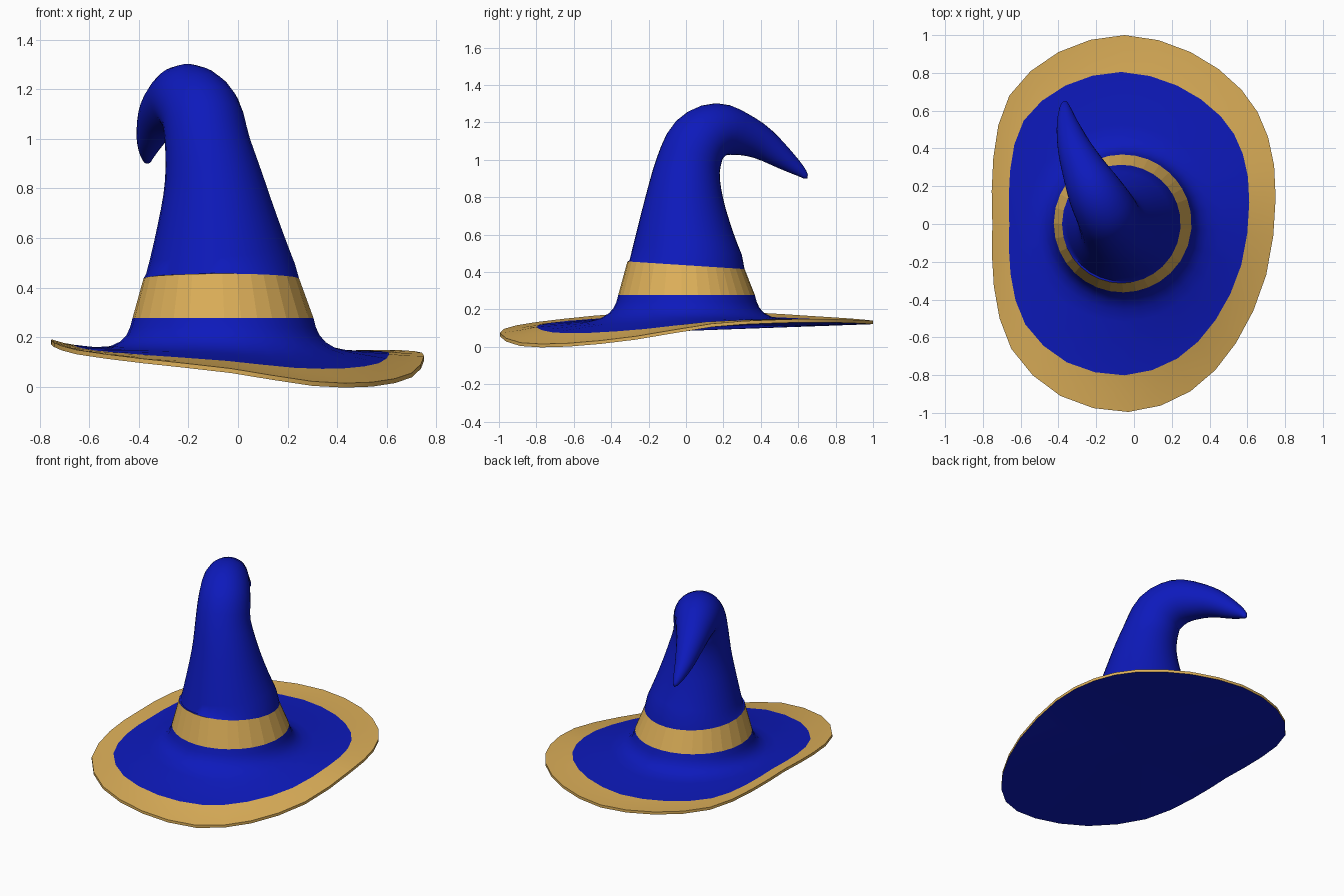
import bpy, math
from mathutils import Vector

if "Cube" in bpy.data.objects:
    bpy.data.objects.remove(bpy.data.objects["Cube"])


def material(name, rgb):
    m = bpy.data.materials.new(name)
    m.diffuse_color = (*rgb, 1)
    m.use_nodes = True
    m.node_tree.nodes["Principled BSDF"].inputs["Base Color"].default_value = m.diffuse_color
    return m


BLUE = material("blue_cloth", (0.004, 0.01, 0.5))
GOLD = material("gold_cloth", (0.72, 0.43, 0.1))


def catmull(pts, steps, closed):
    """Smooth a list of control points of any dimension."""
    P = [Vector(p) for p in pts]
    n, out = len(P), []

    def at(i):
        return P[i % n] if closed else P[max(0, min(n - 1, i))]

    for i in range(n if closed else n - 1):
        a, b, c, d = at(i - 1), at(i), at(i + 1), at(i + 2)
        for s in range(steps):
            t = s / steps
            out.append(0.5 * (2 * b + (c - a) * t + (2 * a - 5 * b + 4 * c - d) * t * t
                              + (3 * b - a - 3 * c + d) * t ** 3))
    if not closed:
        out.append(P[-1])
    return out


def loft(name, rings, mat, start=None, end=None, angle=40):
    """Skin a stack of rings, optionally closing the ends to a point."""
    n = len(rings[0])
    verts = [v for r in rings for v in r]
    faces = [(k * n + i, k * n + (i + 1) % n, (k + 1) * n + (i + 1) % n, (k + 1) * n + i)
             for k in range(len(rings) - 1) for i in range(n)]
    if start is not None:
        verts.append(start)
        faces += [(len(verts) - 1, (i + 1) % n, i) for i in range(n)]
    if end is not None:
        verts.append(end)
        o = (len(rings) - 1) * n
        faces += [(len(verts) - 1, o + i, o + (i + 1) % n) for i in range(n)]
    me = bpy.data.meshes.new(name)
    me.from_pydata([tuple(v) for v in verts], [], faces)
    me.materials.append(mat)
    ob = bpy.data.objects.new(name, me)
    bpy.context.collection.objects.link(ob)
    if angle:
        bpy.ops.object.select_all(action='DESELECT')
        ob.select_set(True)
        bpy.context.view_layer.objects.active = ob
        bpy.ops.object.shade_smooth_by_angle(angle=math.radians(angle))
    return ob


# Wavy brim outline, counter-clockwise from the right side
outline = catmull([
    (0.75, 0.14, 0.115), (0.71, 0.46, 0.135), (0.57, 0.71, 0.14), (0.30, 0.91, 0.135),
    (-0.05, 1.0, 0.13), (-0.40, 0.91, 0.14), (-0.66, 0.68, 0.155), (-0.745, 0.35, 0.175),
    (-0.75, 0.0, 0.182), (-0.742, -0.33, 0.17), (-0.65, -0.66, 0.14), (-0.39, -0.91, 0.105),
    (-0.03, -0.995, 0.065), (0.30, -0.885, 0.013), (0.54, -0.63, 0.01), (0.70, -0.27, 0.047)],
    2, True)
T = Vector((0, 0, 0.009))
inner = [Vector((-0.025 + 0.847 * p.x, 0.805 * p.y, 0.075 + 0.55 * (p.z - 0.01))) for p in outline]
low, high = [p - T for p in outline], [p + T for p in outline]
CX = -0.06
angles = [math.atan2(p.y, p.x - CX) for p in inner]


def ring(center, r, normal=(0, 0, 1)):
    q = Vector((0, 0, 1)).rotation_difference(Vector(normal))
    return [Vector(center) + q @ Vector((r * math.cos(a), r * math.sin(a), 0)) for a in angles]


# Brim: gold trim, underside, and blue top sweeping up to the band
mid = [a.lerp(b, 0.5) - T * 0.3 for a, b in zip(high, inner)]
loft("brim_trim", [low, high, mid, inner], GOLD)
loft("brim_underside", [low], BLUE, start=(0, 0, 0.085))
flare = []
for r, z, w in [(0.52, 0.153, 0.4), (0.455, 0.163, 0.15), (0.415, 0.183, 0.05),
                (0.39, 0.208, 0), (0.375, 0.24, 0), (0.365, 0.278, 0)]:
    flare.append([Vector((p.x, p.y, z + w * (q.z - z)))
                  for p, q in zip(ring((CX, 0.003, 0), r), inner)])
loft("brim_top", [inner] + flare, BLUE)

# Bent crown: path points with radius
path = catmull([
    (-0.067, 0.0, 0.436, 0.314), (-0.078, -0.008, 0.6, 0.262), (-0.095, -0.008, 0.8, 0.207),
    (-0.122, 0.012, 0.97, 0.173), (-0.15, 0.068, 1.10, 0.162), (-0.21, 0.175, 1.158, 0.145),
    (-0.272, 0.30, 1.135, 0.114), (-0.318, 0.41, 1.085, 0.088), (-0.353, 0.53, 1.0, 0.057),
    (-0.365, 0.61, 0.94, 0.031), (-0.365, 0.64, 0.91, 0.015)], 3, False)
crown = []
for i, p in enumerate(path):
    t = (path[min(i + 1, len(path) - 1)] - path[max(i - 1, 0)]).to_3d()
    crown.append(ring(p.to_3d(), p.w, (0, 0.065, 1) if i == 0 else t))
loft("crown", crown, BLUE, end=(-0.365, 0.65, 0.9), angle=60)

# Flat-faced band between brim and crown
loft("hat_band", [flare[-1], crown[0]], GOLD, angle=0)
